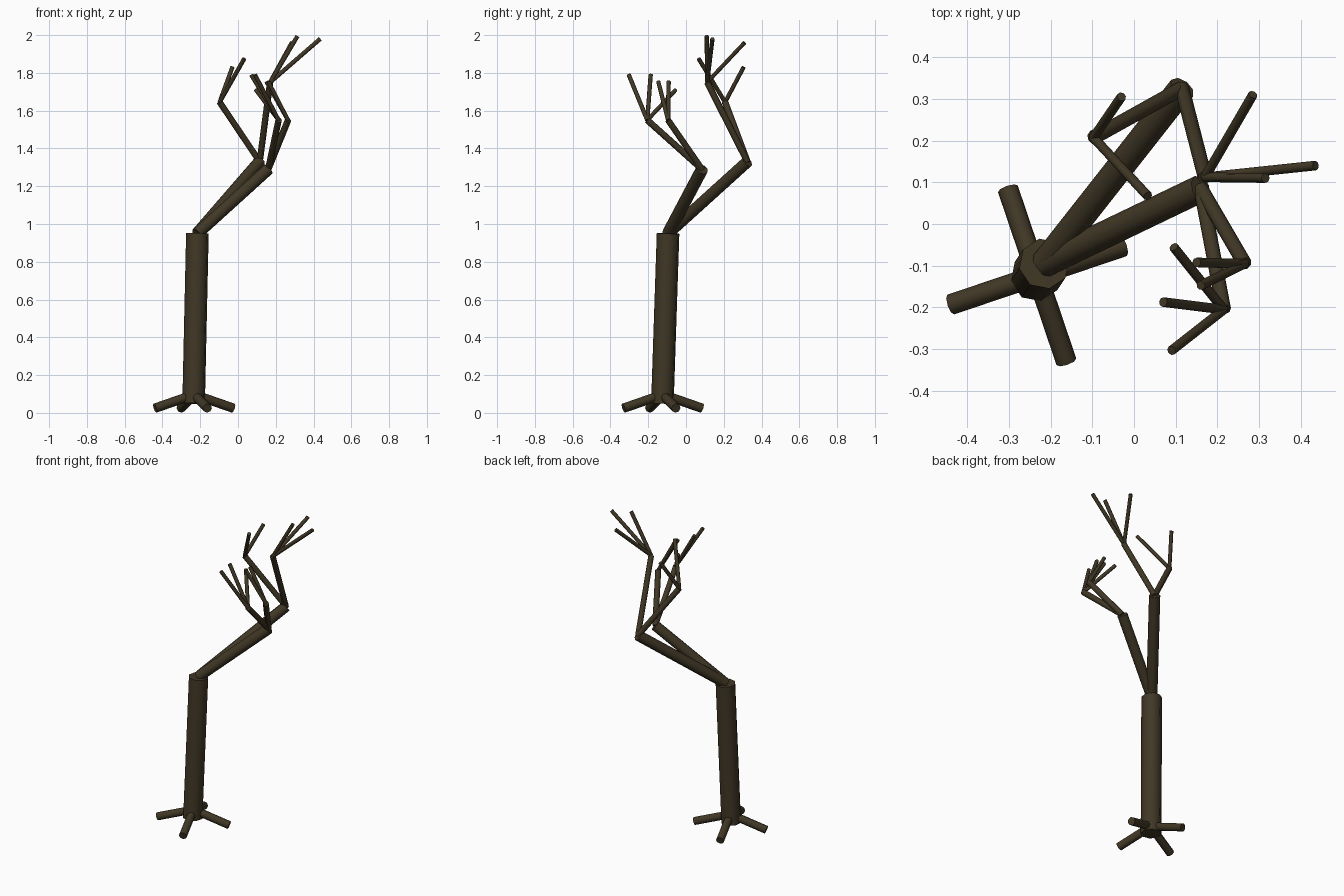
import bpy
from mathutils import Vector

if "Cube" in bpy.data.objects:
    bpy.data.objects.remove(bpy.data.objects["Cube"])

# Single dark bark colour
BARK = (0.052, 0.039, 0.019, 1.0)
bark = bpy.data.materials.new("dark_bark")
bark.use_nodes = True
bark.diffuse_color = BARK
shader = bark.node_tree.nodes["Principled BSDF"]
shader.inputs["Base Color"].default_value = BARK
shader.inputs["Roughness"].default_value = 0.9


def limb(name, start, end, radius):
    """Eight-sided cylinder between two points."""
    a, b = Vector(start), Vector(end)
    axis = b - a
    bpy.ops.mesh.primitive_cylinder_add(
        vertices=8, radius=radius, depth=axis.length, location=(a + b) / 2,
        rotation=axis.to_track_quat('Z', 'Y').to_euler())
    obj = bpy.context.object
    obj.name = name
    obj.data.materials.append(bark)
    bpy.ops.object.shade_smooth_by_angle(angle=1.05)
    return obj


# Trunk
trunk_base = (-0.235, -0.125, 0.05)
trunk_top = (-0.215, -0.095, 0.95)
limb("trunk", trunk_base, trunk_top, 0.061)

# Four roots spreading in a cross
crown = Vector((-0.232, -0.123, 0.097))
spread = Vector((0.207, 0.07, -0.072))
for i in range(4):
    limb("root", crown, crown + spread, 0.025)
    spread = Vector((-spread.y, spread.x, spread.z))

# Each main branch forks into boughs, and each bough carries twigs
branches = {
    (0.115, 0.325, 1.33): {
        (0.17, 0.112, 1.75): [(0.315, 0.11, 1.995), (0.435, 0.14, 1.98),
                              (0.285, 0.31, 1.96)],
        (-0.097, 0.207, 1.645): [(-0.03, 0.305, 1.83), (0.033, 0.067, 1.875)],
    },
    (0.16, 0.085, 1.29): {
        (0.215, -0.205, 1.55): [(0.07, -0.187, 1.79), (0.09, -0.303, 1.79),
                                (0.095, -0.055, 1.71)],
        (0.265, -0.095, 1.55): [(0.15, -0.092, 1.755), (0.16, -0.147, 1.755)],
    },
}
for fork, boughs in branches.items():
    limb("branch", trunk_top, fork, 0.033)
    for tip, twigs in boughs.items():
        limb("bough", fork, tip, 0.0175)
        for end in twigs:
            limb("twig", tip, end, 0.0115)
